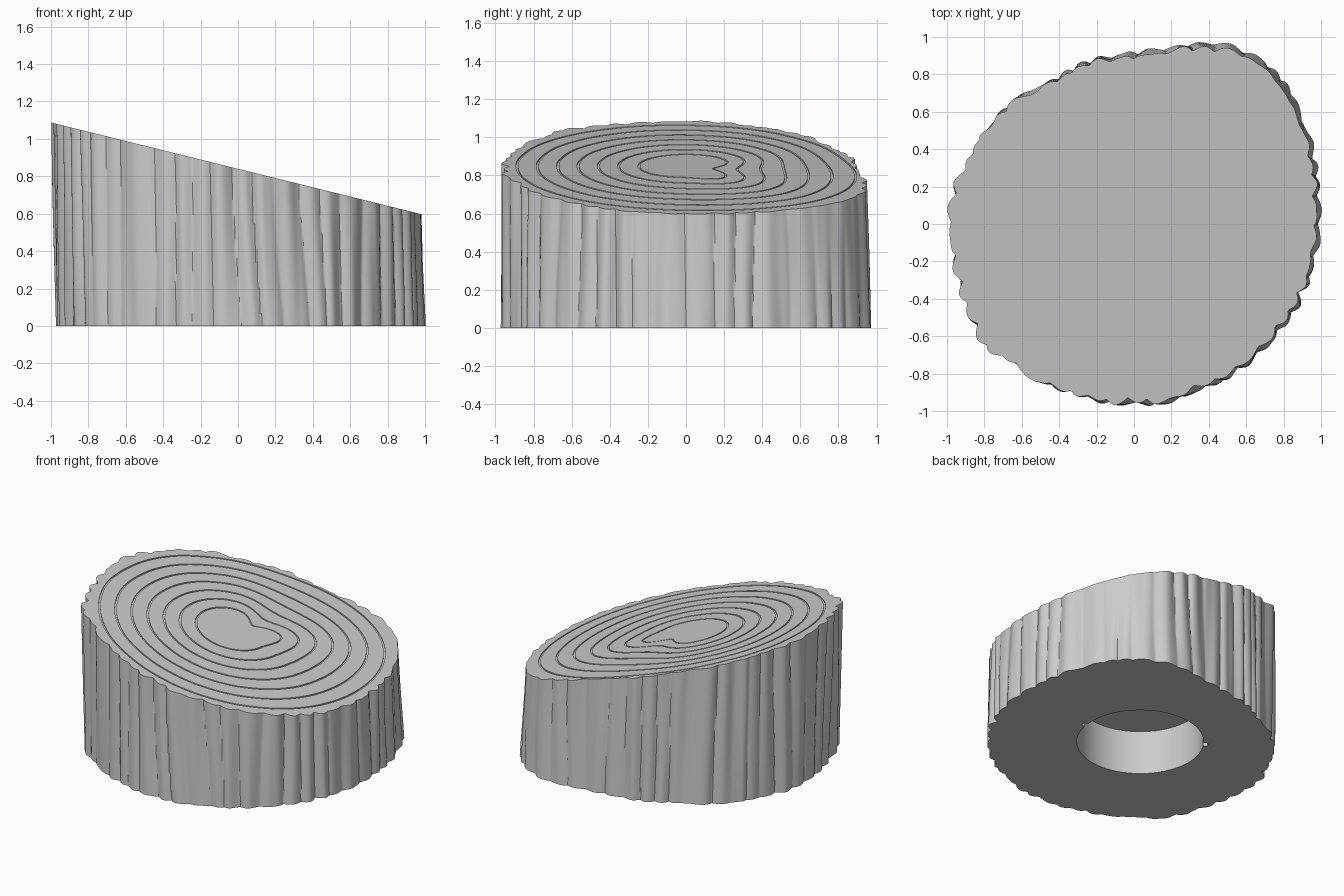
import bpy
import bmesh
from math import sin, cos, pi, exp, radians, degrees
from mathutils import Vector, noise

if "Cube" in bpy.data.objects:
    bpy.data.objects.remove(bpy.data.objects["Cube"], do_unlink=True)

SEGMENTS = 720
ANGLES = [2 * pi * i / SEGMENTS for i in range(SEGMENTS)]
HOLE_CENTRE = Vector((-0.02, 0.04, 0))
HOLE_RADIUS, HOLE_DEPTH = 0.42, 0.32
RING_COUNT, GROOVE_WIDTH, GROOVE_DEPTH = 7, 0.011, 0.007
SIDE_LAYERS = 12

# Trunk radius every ten degrees, counter-clockwise from +x
OUTLINE = [.975, .985, 1.01, 1.04, 1.08, 1.10, 1.085, 1.03, .96, .92, .91, .91,
           .89, .92, .94, .955, .955, .985, .985, .985, .985, 1.01, 1.03, .99,
           .99, .965, .975, .96, .97, .945, .955, .945, .955, .955, .96, .965]


def trunk_radius(a):
    s = degrees(a) / 10
    i, f = int(s), s % 1
    p, q, r, t = (OUTLINE[(i + k) % len(OUTLINE)] for k in (-1, 0, 1, 2))
    return q + 0.5 * f * (r - p + f * (2*p - 5*q + 4*r - t + f * (3*(q - r) + t - p)))


def smooth_radius(a):
    # Trunk radius averaged over neighbouring directions
    offsets = [radians(d) for d in range(-24, 25, 6)]
    return sum(trunk_radius((a + d) % (2 * pi)) for d in offsets) / len(offsets)


def bark(a, h):
    # Scalloped ridges that wander a little with height
    wander = noise.noise(Vector((3 * cos(a), 3 * sin(a), 0.3 * h)))
    strength = 0.7 + 0.8 * noise.noise(Vector((6 * cos(a), 6 * sin(a), 3 + 0.5 * h)))
    scallop = abs(sin(24 * a + 3 * wander)) - 0.6
    fine = noise.noise(Vector((12 * cos(a), 12 * sin(a), 7 + 0.6 * h)))
    return 0.03 * strength * scallop + 0.014 * fine


def top_z(x):
    return 0.84 - 0.2475 * x


def side_point(a, h):
    r = trunk_radius(a) + bark(a, h)
    x = r * cos(a) + 0.02 * (1 - h)
    y = r * sin(a) * (1 - 0.018 * h) - 0.008 * h
    return Vector((x, y, h * top_z(x)))


def heart_radius(a):
    # Innermost growth ring: an oval with a dent towards the back
    d = degrees(a)
    dent = 0.10 * exp(-((d - 84) / 26) ** 2)
    lobe = 0.08 * exp(-((d - 42) / 25) ** 2)
    return 0.25 - 0.04 * cos(a) - dent + lobe


def ring_point(a, t, inset, depth):
    r = (1 - t) * heart_radius(a) + t * 0.925 * smooth_radius(a) - inset
    x, y = r * cos(a), r * sin(a)
    return Vector((x, y, top_z(x) - depth))


def hole_point(a, z):
    # Round socket with two narrow key slots
    slot = min(abs(degrees(a) - 145), abs(degrees(a) - 352)) < 2.5
    r = HOLE_RADIUS + (0.03 if slot else 0)
    return HOLE_CENTRE + Vector((r * cos(a), r * sin(a), z))


# Loops run from the socket ceiling, round the outside, to the heart
loops = [[hole_point(a, z) for a in ANGLES] for z in (HOLE_DEPTH, 0)]
for k in range(SIDE_LAYERS + 1):
    loops.append([side_point(a, k / SIDE_LAYERS) for a in ANGLES])
for k in reversed(range(RING_COUNT)):
    t = k / (RING_COUNT - 1)
    for inset, depth in ((0, 0), (0, GROOVE_DEPTH),
                         (GROOVE_WIDTH, GROOVE_DEPTH), (GROOVE_WIDTH, 0)):
        loops.append([ring_point(a, t, inset, depth) for a in ANGLES])

bm = bmesh.new()
rows = [[bm.verts.new(p) for p in loop] for loop in loops]
for low, high in zip(rows, rows[1:]):
    for i in range(SEGMENTS):
        j = (i + 1) % SEGMENTS
        bm.faces.new((low[i], low[j], high[j], high[i]))

# Caps of the socket ceiling and the heart
ceiling_middle = HOLE_CENTRE + Vector((0, 0, HOLE_DEPTH))
heart_middle = Vector((0, 0, top_z(0)))
for row, middle in ((rows[0], ceiling_middle), (rows[-1], heart_middle)):
    centre = bm.verts.new(middle)
    for i in range(SEGMENTS):
        bm.faces.new((row[i], row[(i + 1) % SEGMENTS], centre))

bmesh.ops.recalc_face_normals(bm, faces=bm.faces)
mesh = bpy.data.meshes.new("stump")
bm.to_mesh(mesh)
bm.free()
stump = bpy.data.objects.new("stump", mesh)
bpy.context.collection.objects.link(stump)

# Single plain grey
grey = bpy.data.materials.new("plain_grey")
grey.use_nodes = True
colour = (0.6, 0.6, 0.6, 1)
grey.diffuse_color = colour
grey.node_tree.nodes["Principled BSDF"].inputs["Base Color"].default_value = colour
mesh.materials.append(grey)

bpy.ops.object.select_all(action='DESELECT')
stump.select_set(True)
bpy.context.view_layer.objects.active = stump
bpy.ops.object.shade_smooth_by_angle(angle=radians(30))
